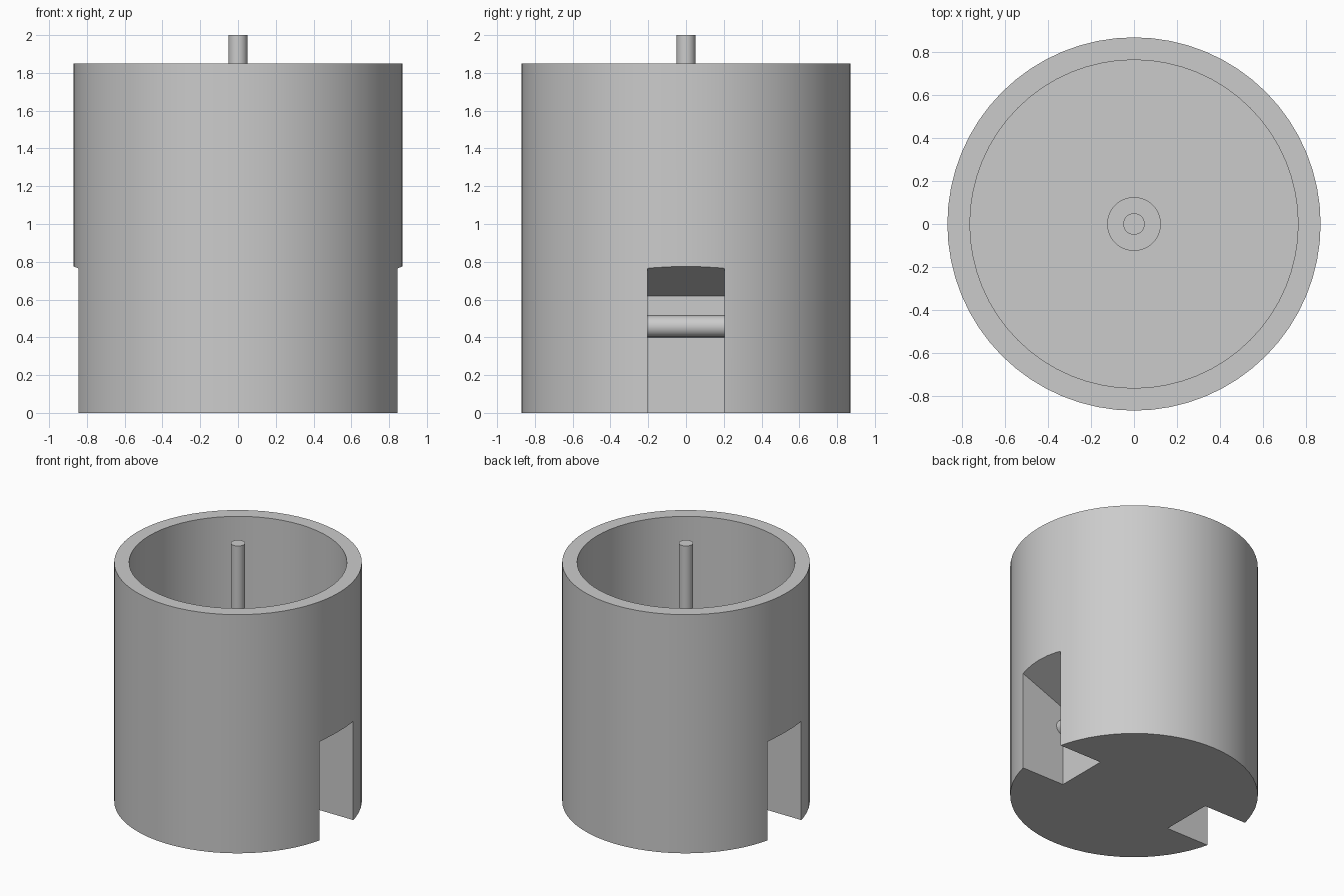
import bpy
import bmesh
import math

if "Cube" in bpy.data.objects:
    bpy.data.objects.remove(bpy.data.objects["Cube"], do_unlink=True)

SIDES = 64

grey = bpy.data.materials.new("plain grey")
grey.use_nodes = True
colour = (0.6, 0.6, 0.6, 1)
grey.diffuse_color = colour
grey.node_tree.nodes["Principled BSDF"].inputs["Base Color"].default_value = colour


def make_object(name, bm):
    bmesh.ops.recalc_face_normals(bm, faces=bm.faces)
    mesh = bpy.data.meshes.new(name)
    bm.to_mesh(mesh)
    bm.free()
    mesh.materials.append(grey)
    obj = bpy.data.objects.new(name, mesh)
    bpy.context.collection.objects.link(obj)
    return obj


def lathe(name, profile):
    """Closed solid from (radius, height) points; the ends become flat caps."""
    bm = bmesh.new()
    rings = []
    for r, z in profile:
        angles = [2 * math.pi * i / SIDES for i in range(SIDES)]
        rings.append([bm.verts.new((r * math.cos(a), r * math.sin(a), z)) for a in angles])
    for low, high in zip(rings, rings[1:]):
        for i in range(SIDES):
            j = (i + 1) % SIDES
            bm.faces.new((low[i], low[j], high[j], high[i]))
    bm.faces.new(rings[0])
    bm.faces.new(rings[-1])
    return make_object(name, bm)


def slot_cutter(name, side):
    """Side slot with a sloped ceiling and a half-round rib on its back wall."""
    wall, rib_z, rib_r = 0.48, 0.458, 0.058
    outline = [(1.0, -0.1), (1.0, 0.827), (wall, 0.62)]
    for i in range(13):
        a = math.pi / 2 - math.pi * i / 12
        outline.append((wall + rib_r * math.cos(a), rib_z + rib_r * math.sin(a)))
    outline.append((wall, -0.1))
    bm = bmesh.new()
    face = bm.faces.new([bm.verts.new((side * x, -0.205, z)) for x, z in outline])
    out = bmesh.ops.extrude_face_region(bm, geom=[face])
    moved = [v for v in out["geom"] if isinstance(v, bmesh.types.BMVert)]
    bmesh.ops.translate(bm, verts=moved, vec=(0, 0.41, 0))
    obj = make_object(name, bm)
    obj.hide_render = True
    obj.hide_set(True)
    return obj


# Cup body with a deep round cavity, a central boss and a pin
body = lathe("cup_body", [(0.87, 0), (0.87, 1.85), (0.765, 1.85), (0.765, 0.9),
                          (0.125, 0.9), (0.125, 1.0), (0.05, 1.0), (0.05, 2.0)])

# Slots on both sides
cutters = [slot_cutter("left_slot_cutter", 1), slot_cutter("right_slot_cutter", -1)]
for cutter in cutters:
    mod = body.modifiers.new(cutter.name, 'BOOLEAN')
    mod.operation = 'DIFFERENCE'
    mod.solver = 'EXACT'
    mod.object = cutter

# Bake the cuts, drop the helpers and smooth the round walls
bpy.ops.object.select_all(action='DESELECT')
body.select_set(True)
bpy.context.view_layer.objects.active = body
for mod in list(body.modifiers):
    bpy.ops.object.modifier_apply(modifier=mod.name)
for cutter in cutters:
    bpy.data.objects.remove(cutter, do_unlink=True)
bpy.ops.object.shade_smooth_by_angle(angle=math.radians(30))
